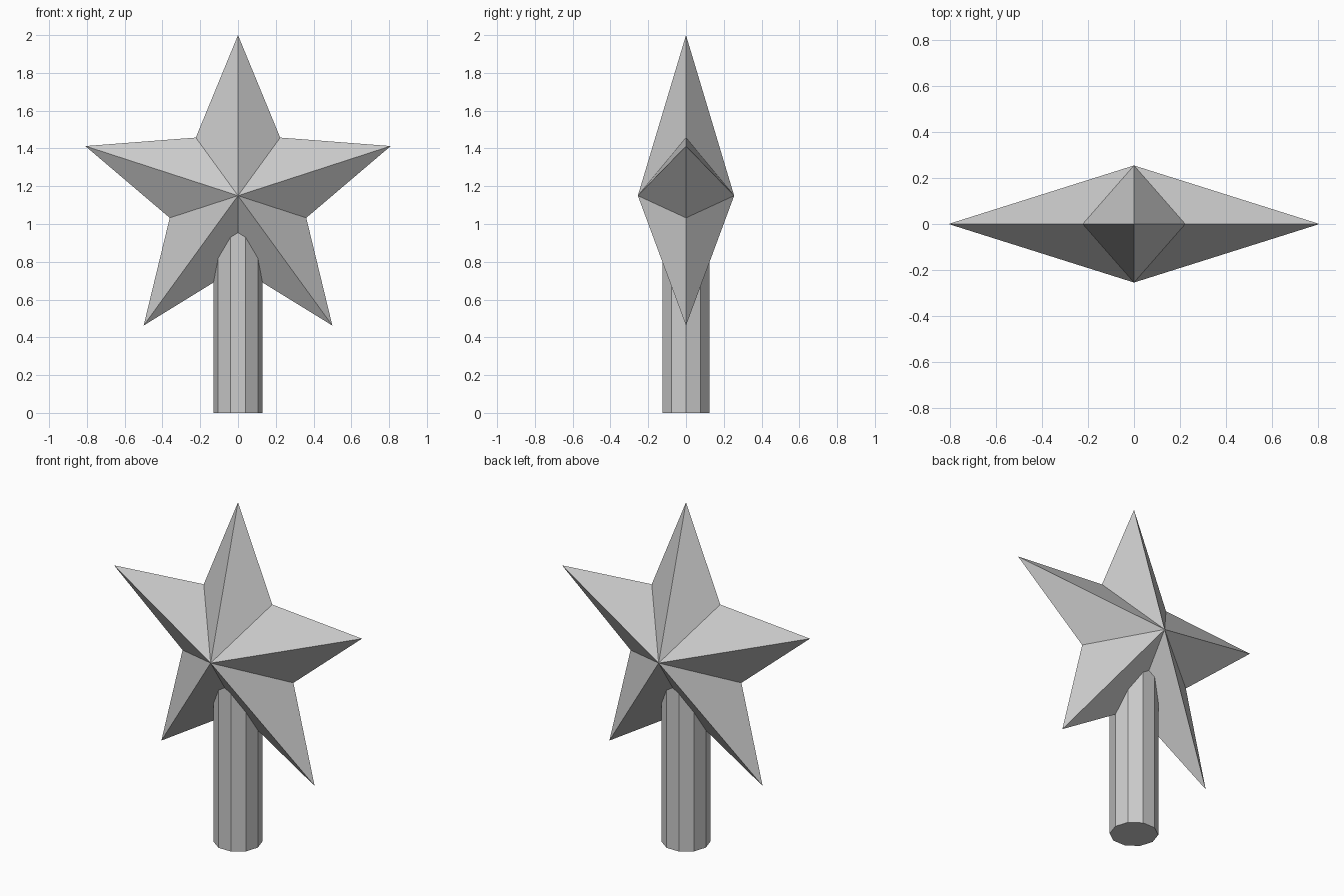
import bpy
import bmesh
from math import sin, cos, pi

cube = bpy.data.objects.get("Cube")
if cube:
    bpy.data.objects.remove(cube, do_unlink=True)

# Single light grey for the whole model
GREY = (0.604, 0.604, 0.604, 1)
grey = bpy.data.materials.new("light grey")
grey.use_nodes = True
grey.diffuse_color = GREY
grey.node_tree.nodes["Principled BSDF"].inputs["Base Color"].default_value = GREY


def add_object(name, bm):
    bmesh.ops.recalc_face_normals(bm, faces=bm.faces[:])
    mesh = bpy.data.meshes.new(name)
    bm.to_mesh(mesh)
    bm.free()
    mesh.materials.append(grey)
    obj = bpy.data.objects.new(name, mesh)
    bpy.context.collection.objects.link(obj)
    return obj


# Faceted star: a ring of alternating tips and notches, raised to a peak on each side
POINTS, TIP, NOTCH, DEPTH, CENTRE = 5, 0.85, 0.38, 0.255, 1.15
bm = bmesh.new()
ring = []
for i in range(2 * POINTS):
    radius = NOTCH if i % 2 else TIP
    angle = pi * i / POINTS
    ring.append(bm.verts.new((radius * sin(angle), 0, CENTRE + radius * cos(angle))))
for side in (-1, 1):
    peak = bm.verts.new((0, side * DEPTH, CENTRE))
    for a, b in zip(ring, ring[1:] + ring[:1]):
        bm.faces.new((a, b, peak))
add_object("star", bm)

# Ten-sided post, ending hidden inside the star
POST_RADIUS, POST_TOP = 0.13, 0.98
bm = bmesh.new()
bmesh.ops.create_cone(bm, cap_ends=True, segments=10, radius1=POST_RADIUS,
                      radius2=POST_RADIUS, depth=POST_TOP)
# Turn the post so that a corner points to each side
corner = max(bm.verts, key=lambda v: v.co.x)
if abs(corner.co.x - POST_RADIUS) > 0.001:
    for v in bm.verts:
        v.co.x, v.co.y = v.co.y, -v.co.x
bmesh.ops.translate(bm, verts=bm.verts[:], vec=(0, 0, POST_TOP / 2))
add_object("post", bm)
